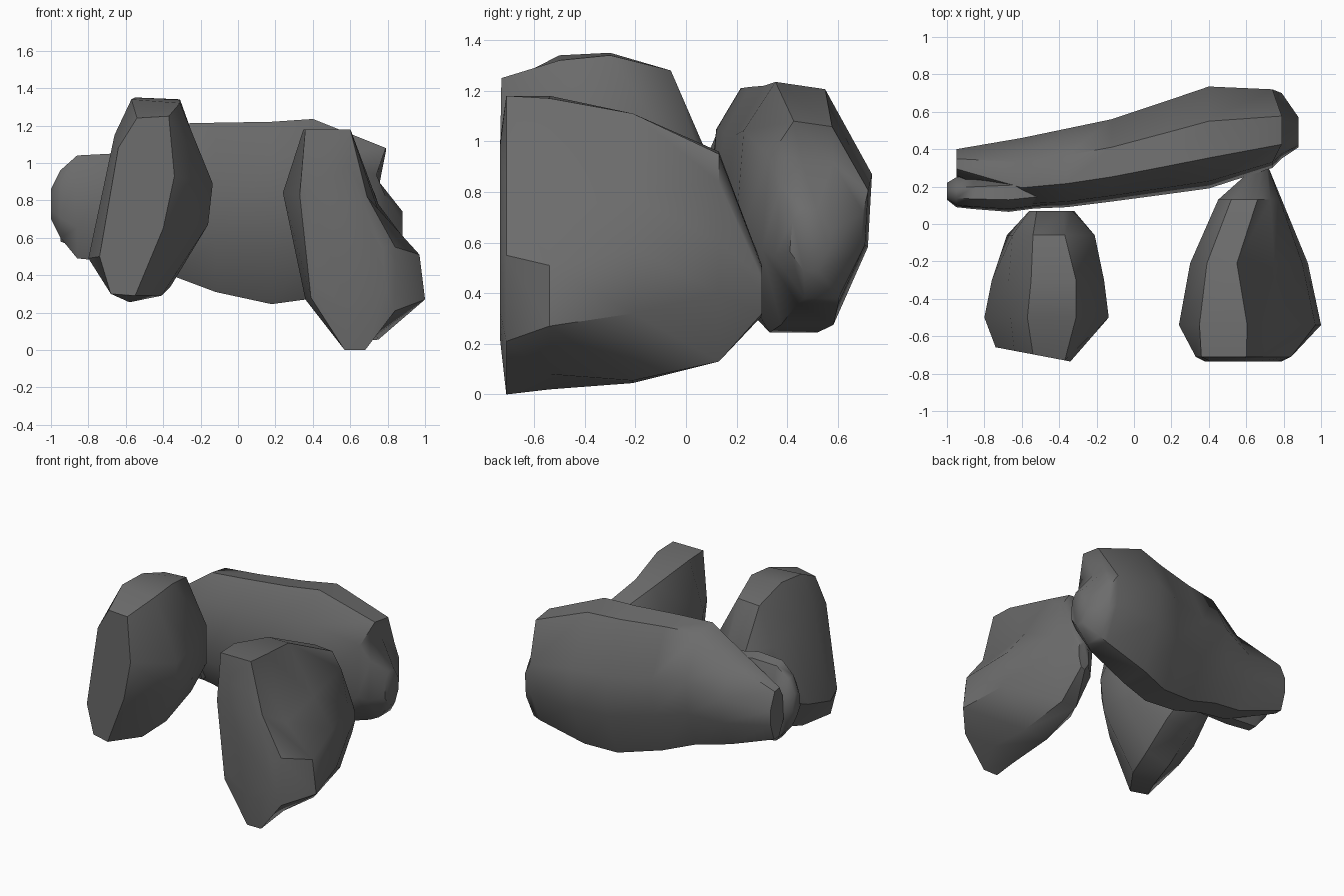
import bpy, bmesh, math

# Dark stone
stone = bpy.data.materials.new("dark_stone")
stone.diffuse_color = (.15, .15, .15, 1)


def loft(name, rings, angle):
    """Skin a boulder through equal-length rings of 3D points."""
    bm = bmesh.new()
    rings = [[bm.verts.new(p) for p in ring] for ring in rings]
    n = len(rings[0])
    for r, s in zip(rings, rings[1:]):
        for i in range(n):
            j = (i + 1) % n
            bm.faces.new((r[i], r[j], s[j], s[i]))
    bm.faces.new(rings[0])
    bm.faces.new(rings[-1])
    bmesh.ops.recalc_face_normals(bm, faces=bm.faces)
    mesh = bpy.data.meshes.new(name)
    bm.to_mesh(mesh)
    bm.free()
    mesh.materials.append(stone)
    ob = bpy.data.objects.new(name, mesh)
    bpy.context.collection.objects.link(ob)
    bpy.ops.object.select_all(action='DESELECT')
    ob.select_set(True)
    bpy.context.view_layer.objects.active = ob
    bpy.ops.object.shade_smooth_by_angle(angle=math.radians(angle))


def upright(y, outline, skew=0):
    """Ring at depth y; skew slants its left side backwards."""
    right = max(x for x, z in outline)
    return [(x, y + skew * (right - x), z) for x, z in outline]


# Chipped oval section, fitted to a box per station
OVAL = [(.3, 1), (.66, .97), (1, .62), (.97, .32), (.72, 0), (.34, 0), (0, .3), (.07, .8)]


def boxed(x, y0, y1, z0, z1, lean=0):
    """Oval ring at x; lean shifts its top edge along x."""
    return [(x + (lean if v > .9 else 0), y0 + u * (y1 - y0), z0 + v * (z1 - z0)) for u, v in OVAL]


# Left front boulder: x-z outlines, front to back
loft("left_boulder", [
    upright(-.735, [(-.54, 1.24), (-.37, 1.25), (-.34, .93), (-.40, .65), (-.55, .29), (-.68, .30), (-.74, .50), (-.64, 1.08)], .19),
    upright(-.50, [(-.57, 1.34), (-.31, 1.32), (-.135, .89), (-.16, .67), (-.41, .29), (-.58, .255), (-.80, .49), (-.66, 1.15)]),
    upright(-.30, [(-.55, 1.35), (-.31, 1.34), (-.16, .92), (-.18, .67), (-.36, .34), (-.55, .31), (-.76, .53), (-.67, 1.08)]),
    upright(-.06, [(-.54, 1.27), (-.37, 1.28), (-.21, .98), (-.21, .70), (-.33, .47), (-.54, .46), (-.68, .62), (-.65, 1.0)]),
    upright(.07, [(-.52, .98), (-.38, .98), (-.33, .90), (-.32, .75), (-.38, .62), (-.50, .62), (-.56, .72), (-.56, .90)]),
], 40)

# Right front boulder
loft("right_boulder", [
    upright(-.735, [(.41, 1.0), (.59, .98), (.66, .80), (.77, .55), (.79, .33), (.68, .22), (.59, .22), (.42, .35), (.38, .84)]),
    upright(-.71, [(.36, 1.18), (.60, 1.18), (.69, .82), (.84, .55), (.84, .21), (.68, .0), (.57, .0), (.39, .28), (.33, .83)]),
    upright(-.54, [(.35, 1.18), (.605, 1.17), (.76, .72), (.97, .51), (1.0, .27), (.74, .08), (.57, .02), (.36, .27), (.24, .84)]),
    upright(-.21, [(.39, 1.11), (.55, 1.11), (.75, .78), (.90, .58), (.93, .32), (.75, .055), (.57, .045), (.36, .30), (.30, .80)]),
    upright(.13, [(.52, .96), (.66, .95), (.73, .84), (.78, .60), (.79, .40), (.72, .13), (.60, .13), (.48, .40), (.45, .75)]),
    upright(.30, [(.65, .50), (.68, .51), (.71, .50), (.72, .46), (.72, .40), (.70, .32), (.67, .31), (.64, .36), (.64, .45)]),
], 40)

# Long back boulder, left to right, ending in an overhang above a blunt nose
loft("back_boulder", [
    boxed(-.95, .25, .40, .58, .93),
    boxed(-.60, .08, .46, .45, 1.04),
    boxed(-.36, .09, .51, .40, 1.21),
    boxed(-.12, .12, .56, .31, 1.215),
    boxed(.18, .16, .66, .245, 1.22),
    boxed(.40, .19, .735, .275, 1.235),
    boxed(.74, .30, .72, .36, 1.08, .05),
    boxed(.79, .35, .70, .38, .93, -.06),
    boxed(.88, .41, .57, .49, .74),
], 52)

# Forward lump at the left end
loft("back_left_lump", [
    boxed(-1.0, .13, .22, .70, .86),
    boxed(-.95, .09, .25, .60, .96),
    boxed(-.86, .08, .26, .49, 1.04),
    boxed(-.67, .065, .28, .47, 1.05),
    boxed(-.40, .10, .29, .45, 1.0),
], 52)
